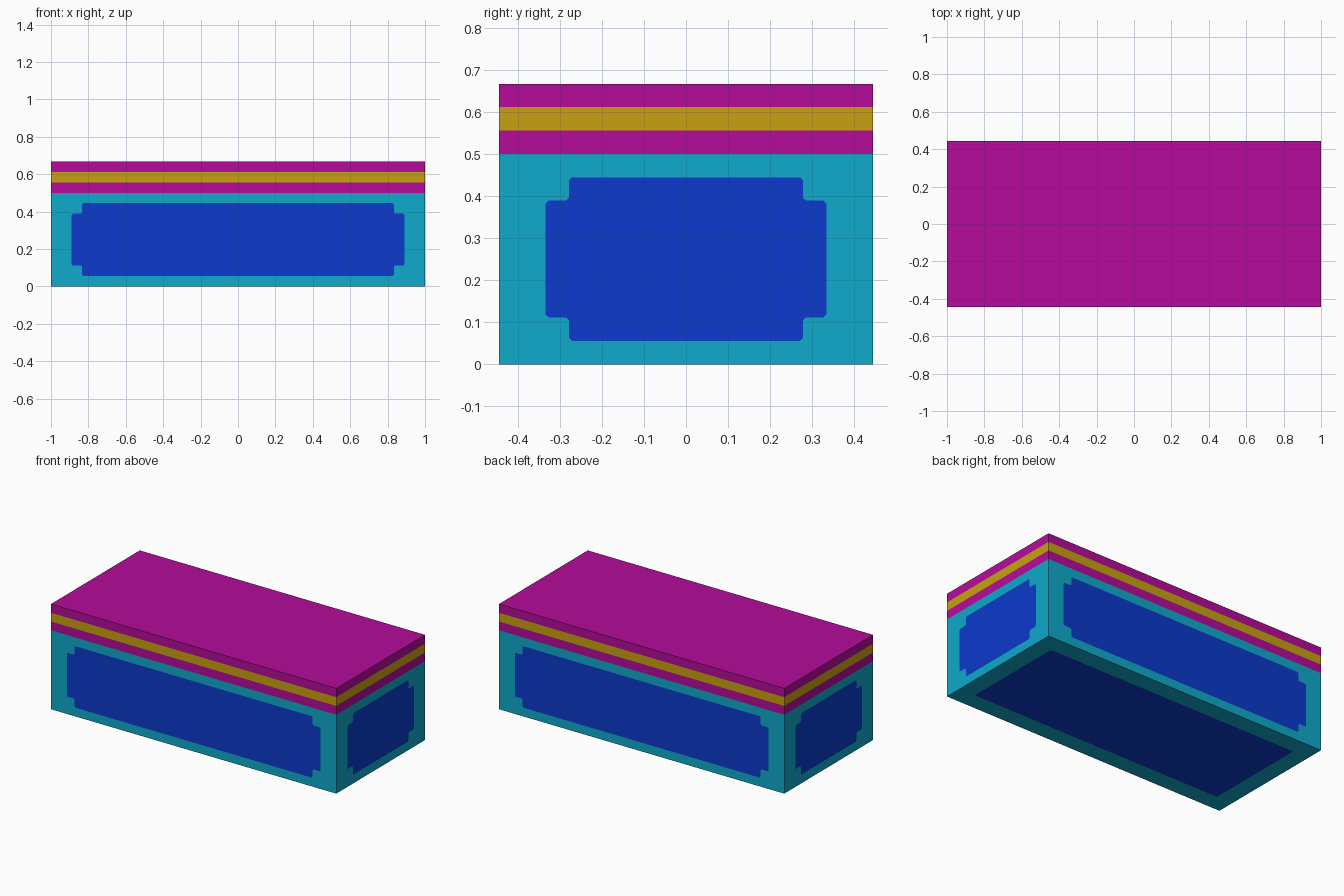
import bpy, bmesh
from mathutils import Vector

if "Cube" in bpy.data.objects:
    bpy.data.objects.remove(bpy.data.objects["Cube"])

U = 1 / 18                      # design grid unit
HX, HY = 1.0, 8 * U             # half length, half depth
BODY_H, TOTAL_H = 9 * U, 12 * U
CH = 0.007                      # softened corner of the painted panels


def material(name, rgb):
    m = bpy.data.materials.new(name)
    m.diffuse_color = (*rgb, 1)
    m.use_nodes = True
    m.node_tree.nodes["Principled BSDF"].inputs["Base Color"].default_value = m.diffuse_color
    return m


cyan = material("cyan", (0.0044, 0.402, 0.604))
blue = material("blue", (0.0037, 0.042, 0.604))
magenta = material("magenta", (0.462, 0.0037, 0.328))
gold = material("gold", (0.578, 0.356, 0.005))


def finish(bm, name, mats):
    bmesh.ops.remove_doubles(bm, verts=bm.verts, dist=1e-5)
    bmesh.ops.recalc_face_normals(bm, faces=bm.faces)
    me = bpy.data.meshes.new(name)
    bm.to_mesh(me)
    bm.free()
    for m in mats:
        me.materials.append(m)
    ob = bpy.data.objects.new(name, me)
    bpy.context.collection.objects.link(ob)
    return ob


def panelled_side(bm, centre, right, up, hw, hh, pw, ph, stepped):
    """Flat rectangle with an inset panel face; the frame is four faces."""
    centre, right, up = Vector(centre), Vector(right), Vector(up)
    if stepped:
        quad = [(pw, ph - U - CH), (pw - CH, ph - U), (pw - U + CH, ph - U),
                (pw - U, ph - U + CH), (pw - U, ph - CH), (pw - U - CH, ph)]
        mid = 2
    else:
        quad = [(pw, ph - CH), (pw - CH, ph)]
        mid = 0
    outline, corners = [], []
    for sx, sy in ((1, 1), (-1, 1), (-1, -1), (1, -1)):
        pts = quad if sx * sy > 0 else quad[::-1]
        m = mid if sx * sy > 0 else len(quad) - 1 - mid
        corners.append((sx * hw, sy * hh, len(outline) + m))
        outline += [(x * sx, y * sy) for x, y in pts]

    def vert(x, y):
        return bm.verts.new(centre + right * x + up * y)

    ring = [vert(*p) for p in outline]
    outer = [vert(x, y) for x, y, _ in corners]
    bm.faces.new(ring).material_index = 1
    n = len(ring)
    for i in range(4):
        j = (i + 1) % 4
        a, b = corners[i][2], corners[j][2]
        span = [ring[(a + k) % n] for k in range((b - a) % n + 1)]
        bm.faces.new([outer[i], outer[j]] + span[::-1])


# Body: four stepped-panel sides, a plain-panel underside and a closed top
bm = bmesh.new()
mid_z = BODY_H / 2
for s in (-1, 1):
    panelled_side(bm, (0, s * HY, mid_z), (-s, 0, 0), (0, 0, 1),
                  HX, mid_z, 16 * U, 3.5 * U, True)
    panelled_side(bm, (s * HX, 0, mid_z), (0, s, 0), (0, 0, 1),
                  HY, mid_z, 6 * U, 3.5 * U, True)
panelled_side(bm, (0, 0, 0), (1, 0, 0), (0, -1, 0),
              HX, HY, 16 * U, 6 * U, False)
bm.faces.new([bm.verts.new((x, y, BODY_H)) for x, y in
              ((-HX, -HY), (HX, -HY), (HX, HY), (-HX, HY))])
finish(bm, "box_body", [cyan, blue])

# Lid: one box cut at two heights, with a gold middle band
bm = bmesh.new()
bmesh.ops.create_cube(bm, size=1)
lid_h = TOTAL_H - BODY_H
for v in bm.verts:
    v.co = (v.co.x * 2 * HX, v.co.y * 2 * HY, BODY_H + (v.co.z + 0.5) * lid_h)
for z in (10 * U, 11 * U):
    bmesh.ops.bisect_plane(bm, geom=bm.verts[:] + bm.edges[:] + bm.faces[:],
                           plane_co=(0, 0, z), plane_no=(0, 0, 1))
for f in bm.faces:
    f.material_index = int(10 * U < f.calc_center_median().z < 11 * U)
finish(bm, "box_lid", [magenta, gold])
